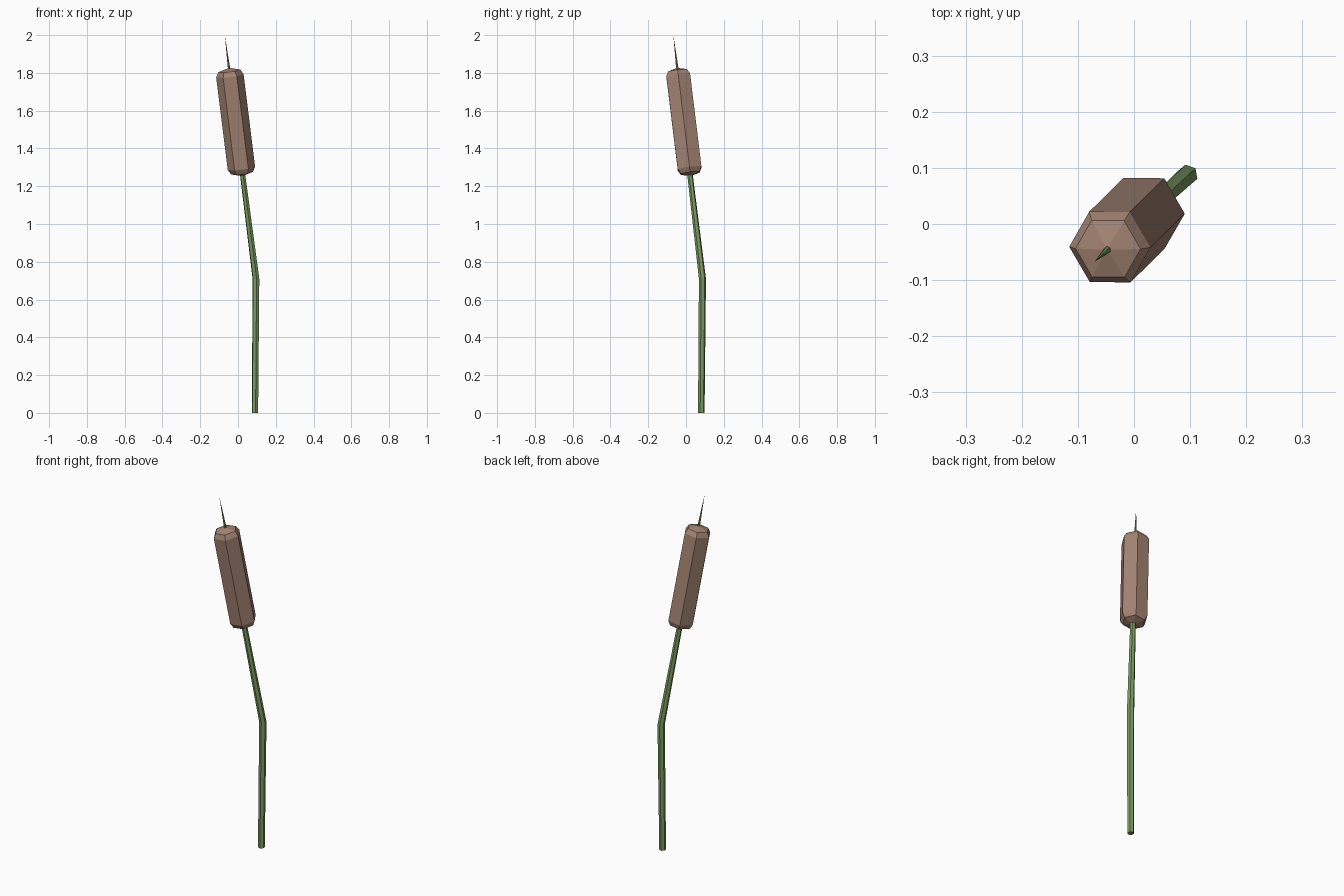
import bpy, bmesh, math
from mathutils import Vector

if "Cube" in bpy.data.objects:
    bpy.data.objects.remove(bpy.data.objects["Cube"])


def material(name, rgb):
    m = bpy.data.materials.new(name)
    m.diffuse_color = (*rgb, 1)
    m.use_nodes = True
    m.node_tree.nodes["Principled BSDF"].inputs["Base Color"].default_value = m.diffuse_color
    return m


def loft(name, stations, mat, sides=6, turn=0.0, tilt=None):
    """Skin rings along stations (x, y, z, radius); radius 0 makes a point."""
    bm = bmesh.new()
    rings = []
    for x, y, z, r in stations:
        c = Vector((x, y, z))
        if r == 0:
            rings.append([bm.verts.new(c)])
            continue
        ring = []
        for i in range(sides):
            a = turn + math.tau * i / sides
            p = Vector((r * math.cos(a), r * math.sin(a), 0))
            if tilt:
                p = tilt @ p
            ring.append(bm.verts.new(c + p))
        rings.append(ring)
    for a, b in zip(rings, rings[1:]):
        for i in range(sides):
            j = (i + 1) % sides
            quad = [a[i % len(a)], a[j % len(a)], b[j % len(b)], b[i % len(b)]]
            bm.faces.new(list(dict.fromkeys(quad)))
    if len(rings[0]) > 1:
        bm.faces.new(rings[0][::-1])
    bmesh.ops.recalc_face_normals(bm, faces=bm.faces)
    me = bpy.data.meshes.new(name)
    bm.to_mesh(me)
    bm.free()
    me.materials.append(mat)
    ob = bpy.data.objects.new(name, me)
    bpy.context.collection.objects.link(ob)
    return ob


green = material("stem_green", (0.20, 0.33, 0.12))
brown = material("head_brown", (0.37, 0.23, 0.17))

# Bent stem running through the head to a thin point
bend, tip = Vector((0.095, 0.087, 0.71)), Vector((-0.07, -0.067, 2.0))


def on_stem(z, r):
    return (*bend.lerp(tip, (z - bend.z) / (tip.z - bend.z)), r)


loft("stem", [(0.09, 0.081, 0, 0.0175), (*bend, 0.019), on_stem(1.3, 0.0145),
              on_stem(1.8, 0.0075), (*tip, 0)], green, turn=math.radians(-20))

# Six-sided seed head with stepped, pointed ends, leaning along the stem
low, high = Vector((0.018, 0.019, 1.295)), Vector((-0.043, -0.041, 1.785))
axis = (high - low).normalized()
tilt = Vector((0, 0, 1)).rotation_difference(axis)
R = 0.073
profile = [(low, -0.042, 0), (low, -0.026, R * 0.8), (low, 0, R),
           (high, 0, R), (high, 0.026, R * 0.8), (high, 0.042, 0)]
loft("seed_head", [(*(c + axis * d), r) for c, d, r in profile], brown, tilt=tilt)
